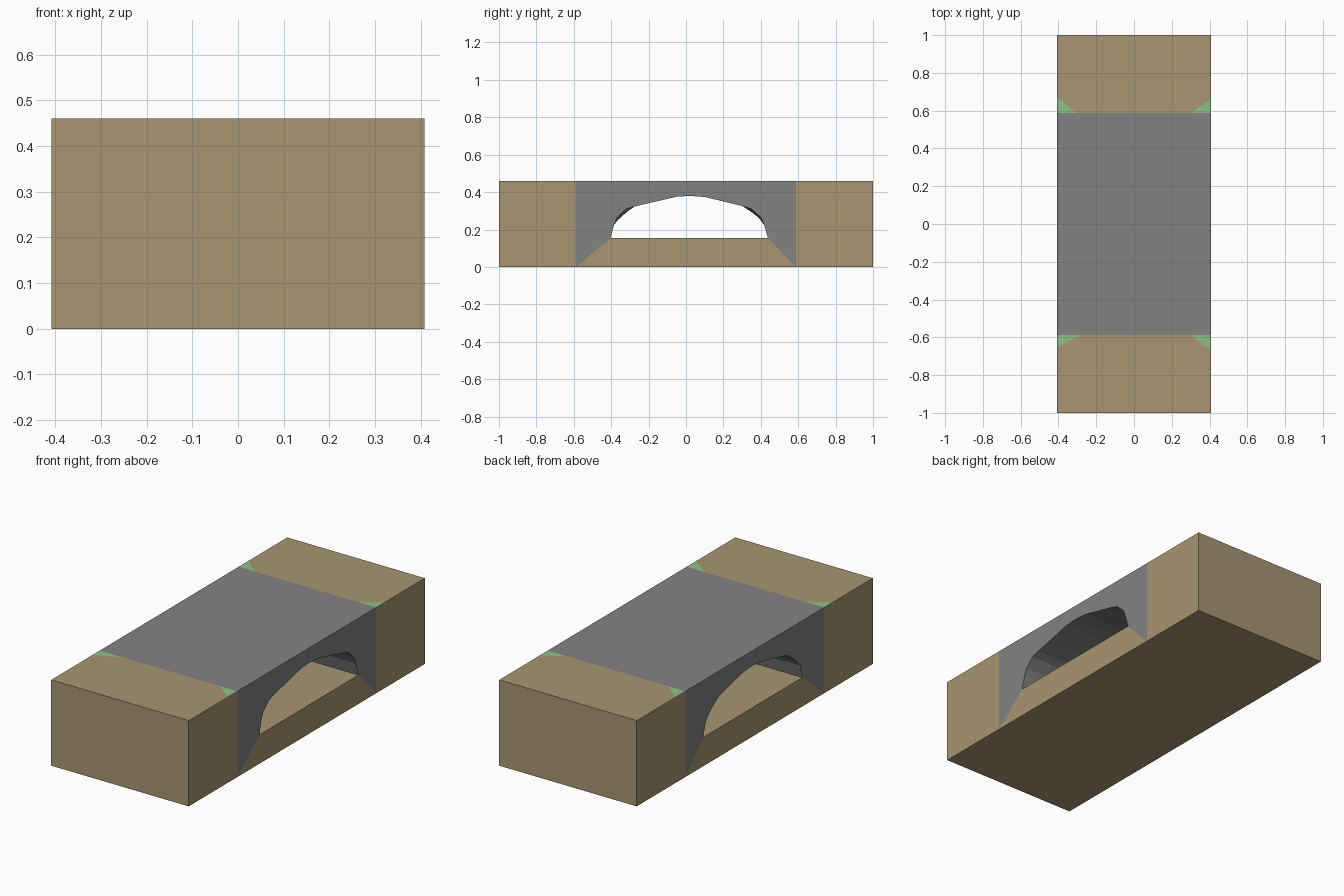
import bpy, bmesh

if "Cube" in bpy.data.objects:
    bpy.data.objects.remove(bpy.data.objects["Cube"])

W, H = 0.408, 0.46      # half width, height
E = 0.588               # where the bridge meets the end blocks


def lin(c):
    c /= 255
    return c / 12.92 if c <= 0.04045 else ((c + 0.055) / 1.055) ** 2.4


def material(name, rgb):
    m = bpy.data.materials.new(name)
    m.diffuse_color = [lin(c) for c in rgb] + [1]
    m.use_nodes = True
    m.node_tree.nodes["Principled BSDF"].inputs["Base Color"].default_value = m.diffuse_color
    return m


EARTH = material("earth_tan", (168, 149, 114))
STONE = material("stone_grey", (132, 130, 132))
GRASS = material("grass_green", (140, 194, 134))


def finish(name, bm, mats):
    bmesh.ops.recalc_face_normals(bm, faces=bm.faces)
    me = bpy.data.meshes.new(name)
    bm.to_mesh(me)
    bm.free()
    for m in mats:
        me.materials.append(m)
    ob = bpy.data.objects.new(name, me)
    bpy.context.collection.objects.link(ob)
    return ob


def loft(name, right, left, mat):
    """Solid between a (y, z) profile at +x and a matching one at -x."""
    bm = bmesh.new()
    a = [bm.verts.new((W, y, z)) for y, z in right]
    b = [bm.verts.new((-W, y, z)) for y, z in left]
    n = len(a)
    bm.faces.new(a)
    bm.faces.new(b[::-1])
    for i in range(n):
        j = (i + 1) % n
        bm.faces.new((a[i], b[i], b[j], a[j]))
    return finish(name, bm, [mat])


def end_block(name, s, right, left):
    """Earth block with a green triangle in each inner top corner.
    right / left give (reach along y, reach along x) of the triangles."""
    plan = [(W, 1), (W, E + right[0]), (W, E), (W - right[1], E),
            (left[1] - W, E), (-W, E), (-W, E + left[0]), (-W, 1)]
    bm = bmesh.new()
    lo = [bm.verts.new((x, s * y, 0)) for x, y in plan]
    hi = [bm.verts.new((x, s * y, H)) for x, y in plan]
    bm.faces.new(lo)
    for i in range(8):
        j = (i + 1) % 8
        bm.faces.new((lo[i], lo[j], hi[j], hi[i]))
    bm.faces.new([hi[i] for i in (0, 1, 3, 4, 6, 7)])
    for tri in ((1, 2, 3), (4, 5, 6)):
        bm.faces.new([hi[i] for i in tri]).material_index = 1
    return finish(name, bm, [EARTH, GRASS])


# Earth blocks at both ends
end_block("back_bank", 1, (0.07, 0.11), (0.085, 0.10))
end_block("front_bank", -1, (0.08, 0.11), (0.065, 0.13))

# Stream bed under the arch
bed = [(-E, 0), (E, 0), (0.438, 0.155), (-0.403, 0.155)]
loft("stream_bed", bed, bed, EARTH)

# Stone bridge: the arch shoulders differ a little from side to side
foot_a = [(-E, H), (-E, 0), (-0.403, 0.155), (-0.385, 0.225)]
crown = [(-0.275, 0.323), (-0.19, 0.343), (-0.05, 0.375), (0.02, 0.38),
         (0.10, 0.374), (0.30, 0.326)]
foot_b = [(0.417, 0.225), (0.438, 0.155), (E, 0), (E, H)]
right = foot_a + [(-0.368, 0.265), (-0.32, 0.31)] + crown + [(0.35, 0.31), (0.40, 0.265)] + foot_b
left = foot_a + [(-0.365, 0.25), (-0.315, 0.295)] + crown + [(0.345, 0.297), (0.39, 0.262)] + foot_b
loft("stone_bridge", right, left, STONE)
